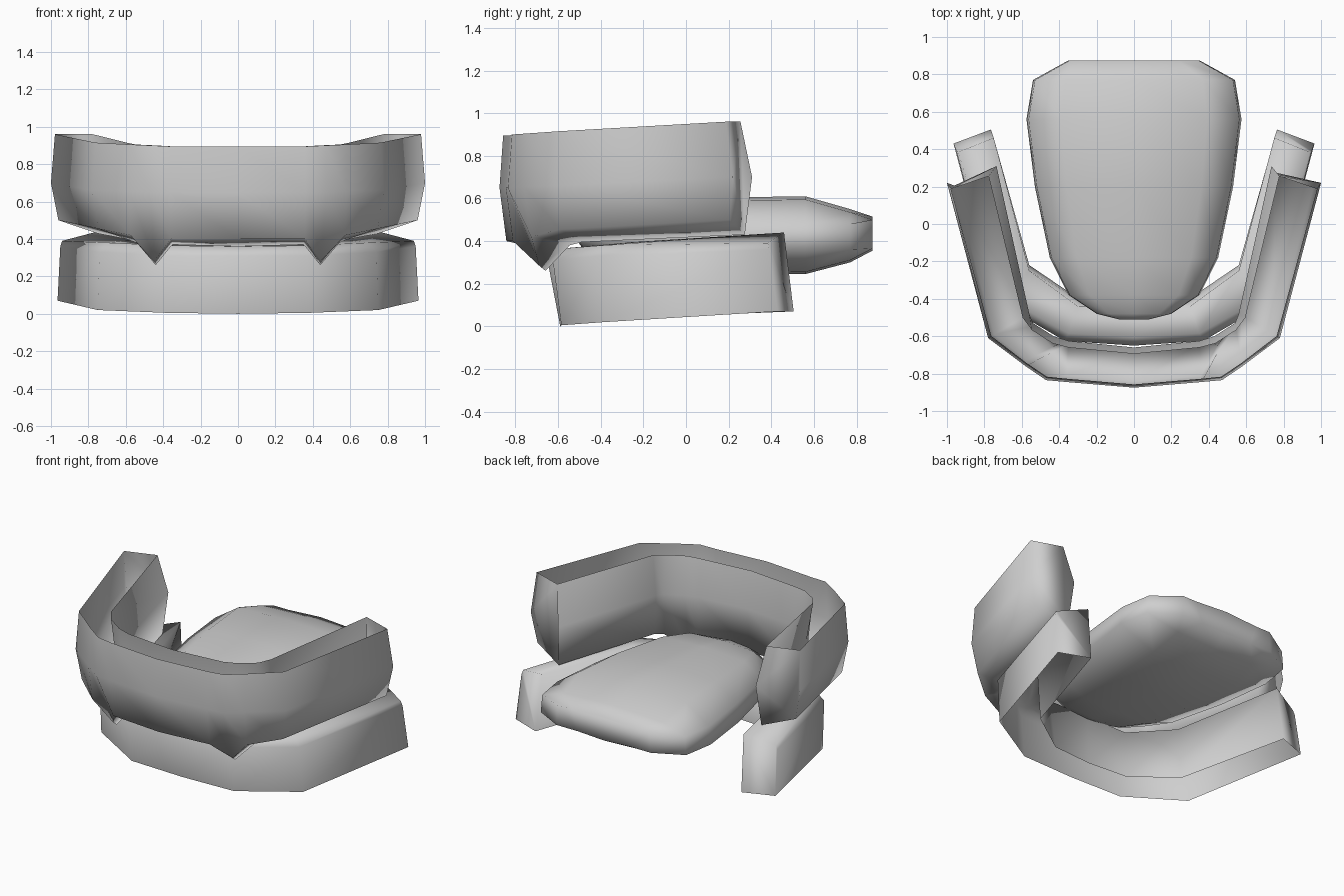
import bpy, bmesh

if "Cube" in bpy.data.objects:
    bpy.data.objects.remove(bpy.data.objects["Cube"])

MAT = bpy.data.materials.new("pale_grey")
MAT.diffuse_color = (0.62, 0.62, 0.62, 1)
MAT.use_nodes = True
MAT.node_tree.nodes["Principled BSDF"].inputs["Base Color"].default_value = MAT.diffuse_color


def loft(name, rings, closed=True):
    """Skin rings of points into a smooth solid with capped ends.
    When not closed, the strip from last to first point stays open."""
    bm = bmesh.new()
    loops = [[bm.verts.new(p) for p in ring] for ring in rings]
    n = len(loops[0])
    for a, b in zip(loops, loops[1:]):
        for k in range(n if closed else n - 1):
            bm.faces.new((a[k], a[(k + 1) % n], b[(k + 1) % n], b[k]))
    bm.faces.new(loops[0][::-1])
    bm.faces.new(loops[-1])
    bmesh.ops.recalc_face_normals(bm, faces=bm.faces)
    # the lowest face of every part must look downwards, out of the part
    if closed is False:
        edge_face = max(bm.faces, key=lambda f: f.calc_center_median().x)
        if edge_face.normal.x < 0:
            bmesh.ops.reverse_faces(bm, faces=bm.faces)
    for f in bm.faces:
        f.smooth = True
    me = bpy.data.meshes.new(name)
    bm.to_mesh(me)
    bm.free()
    me.materials.append(MAT)
    bpy.context.collection.objects.link(bpy.data.objects.new(name, me))


def both_sides(half):
    """Extend rings running from the middle to +x with their mirror."""
    left = [[(-x, y, z) for x, y, z in ring] for ring in half[:0:-1]]
    return left + half


# Upper teeth, an arched trough open at the top: outer xy, inner xy,
# z of top, bulge, outer and inner bottom, backward lean of the bulge
upper = [
    ((0.00, -0.875), (0.00, -0.66), 0.895, 0.65, 0.40, 0.36, 0),
    ((0.36, -0.845), (0.35, -0.625), 0.895, 0.65, 0.40, 0.37, 0),
    ((0.47, -0.835), (0.43, -0.60), 0.90, 0.65, 0.285, 0.26, 0),
    ((0.58, -0.76), (0.54, -0.53), 0.905, 0.655, 0.42, 0.38, 0),
    ((0.78, -0.61), (0.56, -0.48), 0.915, 0.66, 0.455, 0.395, 0),
    ((1.00, 0.22), (0.735, 0.31), 0.96, 0.70, 0.50, 0.43, 0.04),
]


def upper_ring(o, i, top, mid, low_out, low_in, lean):
    def at(t, z, dy=0):
        return (o[0] + (i[0] - o[0]) * t, o[1] + (i[1] - o[1]) * t - dy, z)
    fang = low_in < 0.3                          # fang tip is narrow
    return [at(0.08, top, lean), at(0, mid),
            at(0.62 if fang else 0.15, low_out, lean * 0.7),
            at(0.75 if fang else 0.93, low_in, lean * 0.7),
            at(1, mid), at(0.84, top, lean)]


loft("upper_teeth", both_sides([upper_ring(*s) for s in upper]), False)

# Lower teeth, a trough open underneath:
# outer bottom, outer top, lip, inner top, inner bottom
lower = [
    [(0, -0.59, 0.0), (0, -0.65, 0.31), (0, -0.605, 0.36),
     (0, -0.44, 0.36), (0, -0.43, 0.03)],
    [(0.38, -0.585, 0.005), (0.37, -0.625, 0.31), (0.35, -0.585, 0.365),
     (0.30, -0.44, 0.36), (0.28, -0.41, 0.03)],
    [(0.75, -0.38, 0.02), (0.74, -0.41, 0.33), (0.70, -0.39, 0.38),
     (0.56, -0.25, 0.395), (0.56, -0.22, 0.04)],
    [(0.965, 0.43, 0.07), (0.95, 0.39, 0.36), (0.94, 0.385, 0.39),
     (0.75, 0.46, 0.44), (0.765, 0.505, 0.07)],
]
loft("lower_teeth", both_sides(lower), False)

# Tongue: y, half width, bottom, lower rim, upper rim, top
tongue = [
    (-0.51, 0.08, 0.40, 0.43, 0.47, 0.49),
    (-0.48, 0.20, 0.36, 0.41, 0.48, 0.51),
    (-0.38, 0.35, 0.32, 0.39, 0.48, 0.55),
    (-0.18, 0.45, 0.28, 0.37, 0.48, 0.58),
    (0.20, 0.53, 0.25, 0.36, 0.485, 0.605),
    (0.56, 0.575, 0.245, 0.36, 0.48, 0.61),
    (0.77, 0.54, 0.30, 0.36, 0.48, 0.55),
    (0.875, 0.35, 0.355, 0.365, 0.50, 0.515),
]


def tongue_ring(y, w, low, rim_low, rim_high, top):
    half = [(0, low), (0.55 * w, low + 0.01), (w, rim_low),
            (0.98 * w, rim_high), (0.68 * w, top - 0.015), (0, top)]
    return [(x, y, z) for x, z in half] + \
           [(-x, y, z) for x, z in half[-2:0:-1]]


loft("tongue", [tongue_ring(*s) for s in tongue])
